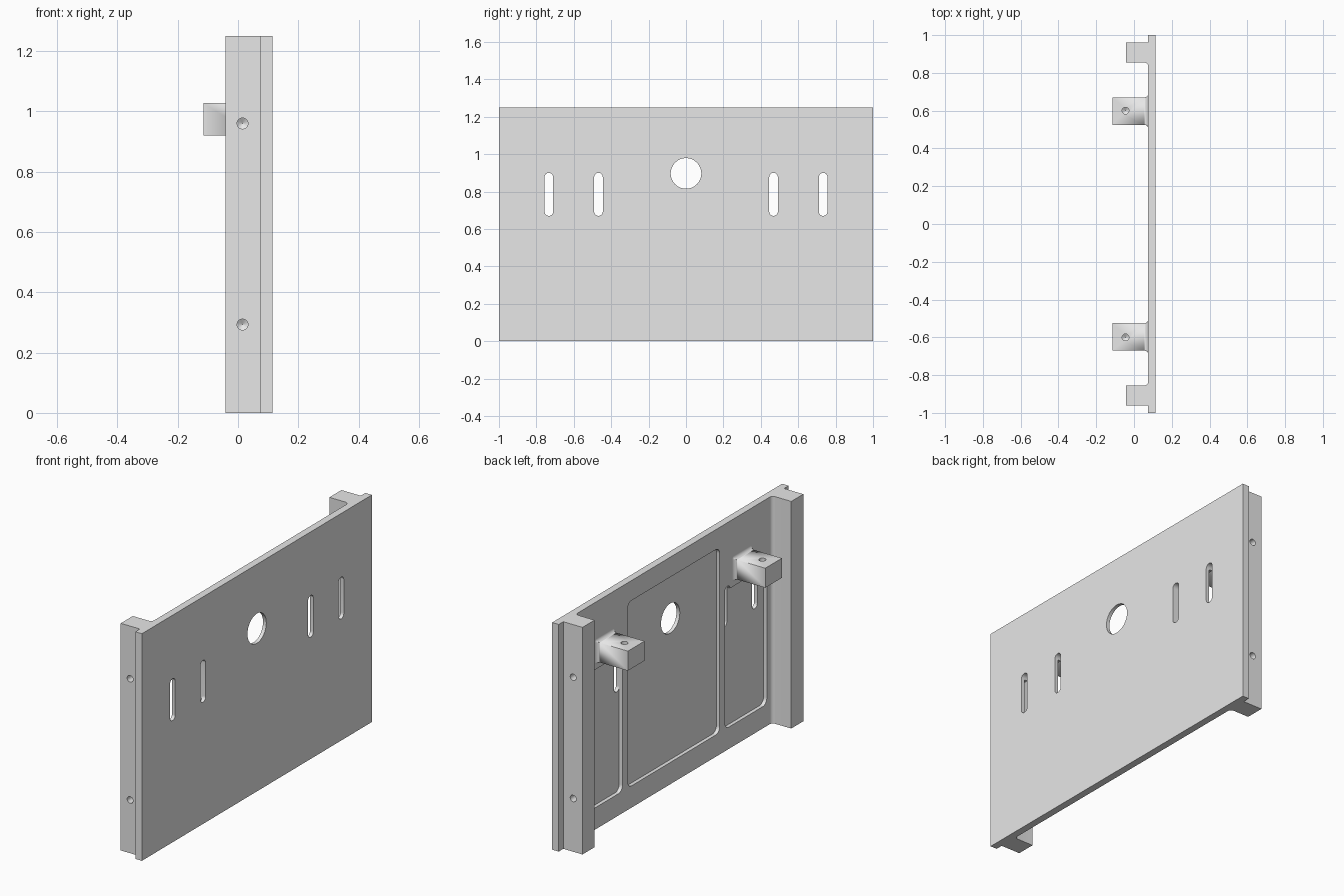
import bpy, bmesh
from math import sin, cos, pi

if "Cube" in bpy.data.objects:
    bpy.data.objects.remove(bpy.data.objects["Cube"])

grey = bpy.data.materials.new("plain grey")
grey.use_nodes = True
grey.diffuse_color = (0.8, 0.8, 0.8, 1)
grey.node_tree.nodes["Principled BSDF"].inputs["Base Color"].default_value = (0.8, 0.8, 0.8, 1)

BACK, FACE = 0.075, 0.115     # the two surfaces of the plate along x
FILLET = 0.02
STEPS = 8


def loft(name, rings):
    """Closed solid through rings that all have the same point count."""
    bm = bmesh.new()
    loops = [[bm.verts.new(p) for p in ring] for ring in rings]
    n = len(loops[0])
    for a, b in zip(loops, loops[1:]):
        for i in range(n):
            j = (i + 1) % n
            bm.faces.new((a[i], a[j], b[j], b[i]))
    bm.faces.new(loops[0])
    bm.faces.new(loops[-1])
    bmesh.ops.remove_doubles(bm, verts=bm.verts, dist=1e-5)
    bmesh.ops.recalc_face_normals(bm, faces=bm.faces)
    mesh = bpy.data.meshes.new(name)
    bm.to_mesh(mesh)
    bm.free()
    mesh.materials.append(grey)
    obj = bpy.data.objects.new(name, mesh)
    bpy.context.collection.objects.link(obj)
    return obj


def rounded(x, y0, y1, z0, z1, r):
    """Rounded rectangle in the plane at x."""
    corners = [(y1 - r, z1 - r), (y0 + r, z1 - r), (y0 + r, z0 + r), (y1 - r, z0 + r)]
    return [(x, cy + r * cos((q + k / STEPS) * pi / 2), cz + r * sin((q + k / STEPS) * pi / 2))
            for q, (cy, cz) in enumerate(corners) for k in range(STEPS + 1)]


def cutter(x0, x1, y0, y1, z0, z1, r):
    return loft("cutter", [rounded(x, y0, y1, z0, z1, r) for x in (x0, x1)])


def drill(place, depth, r=0.018):
    """Blind hole with a conical tip; place(u, v, d) maps to space."""
    def ring(rad, d):
        return [place(rad * cos(k * pi / 16), rad * sin(k * pi / 16), d) for k in range(32)]
    return loft("drill", [ring(r, -0.02), ring(r, depth), ring(0.001, depth + 0.6 * r)])


def combine(target, tool, operation):
    mod = target.modifiers.new("boolean", "BOOLEAN")
    mod.operation, mod.solver, mod.object = operation, "EXACT", tool
    bpy.context.view_layer.objects.active = target
    bpy.ops.object.modifier_apply(modifier=mod.name)
    bpy.data.objects.remove(tool)


# Plate with its two side rails, as one extruded section
half = [(FACE, 1), (BACK, 1), (BACK, 0.96), (-0.042, 0.96), (-0.042, 0.855)]
for k in range(STEPS + 1):
    t = k / STEPS * pi / 2
    half.append((BACK - FILLET + FILLET * sin(t), 0.855 - FILLET + FILLET * cos(t)))
section = half + [(x, -y) for x, y in reversed(half)]
panel = loft("mounting_panel", [[(x, y, z) for x, y in section] for z in (0, 1.25)])

# Lugs with flared roots
for s in (-1, 1):
    y0, y1 = sorted((s * 0.525, s * 0.67))
    rings = [rounded(-0.115, y0, y1, 0.92, 1.028, 0)]
    for k in range(STEPS + 1):
        t = k / STEPS * pi / 2
        o = FILLET * (1 - cos(t))
        rings.append(rounded(BACK - FILLET + FILLET * sin(t), y0 - o, y1 + o, 0.92 - o, 1.028 + o, o))
    rings.append(rounded(BACK + 0.015, y0 - o, y1 + o, 0.92 - o, 1.028 + o, o))
    combine(panel, loft("lug", rings), "UNION")

# Shallow pockets in the back
POCKET = (BACK - 0.015, BACK + 0.02)
combine(panel, cutter(*POCKET, -0.4, 0.4, 0.12, 1.14, 0.035), "DIFFERENCE")
for s in (-1, 1):
    y0, y1 = sorted((s * 0.445, s * 0.81))
    combine(panel, cutter(*POCKET, y0, y1, 0.12, 0.88, 0.035), "DIFFERENCE")

# Round window and upright slots
THROUGH = (BACK - 0.01, FACE + 0.03)
combine(panel, cutter(*THROUGH, -0.082, 0.082, 0.815, 0.979, 0.082), "DIFFERENCE")
for y in (-0.733, -0.468, 0.468, 0.733):
    combine(panel, cutter(*THROUGH, y - 0.023, y + 0.023, 0.67, 0.9, 0.0229), "DIFFERENCE")

# Blind holes in the rail sides and lug tops
for s in (-1, 1):
    for z in (0.293, 0.96):
        combine(panel, drill(lambda u, v, d: (0.015 + u, s * (0.96 - d), z + v), 0.06), "DIFFERENCE")
    combine(panel, drill(lambda u, v, d: (-0.045 + u, s * 0.6 + v, 1.028 - d), 0.06), "DIFFERENCE")

# Smooth the curved walls, keep edges crisp
bpy.ops.object.select_all(action="DESELECT")
panel.select_set(True)
bpy.context.view_layer.objects.active = panel
bpy.ops.object.shade_smooth_by_angle()
